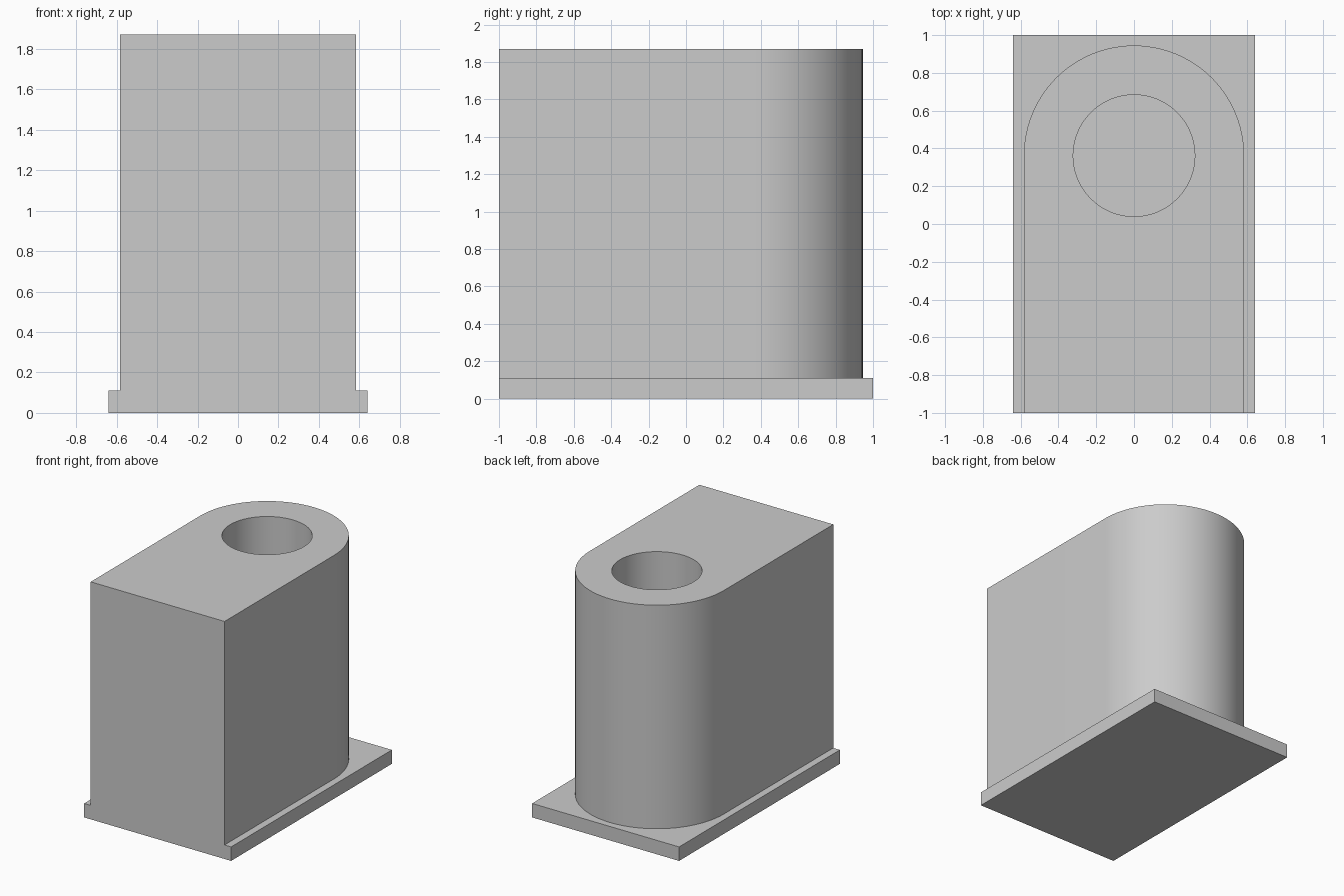
import bpy
import bmesh
from math import cos, sin, pi, radians

HALF_WIDTH = 0.583
BORE_RADIUS = 0.322
AXIS_Y = 0.362
BASE_TOP = 0.11
TOP = 1.87
SEGMENTS = 96

default = bpy.data.objects.get("Cube")
if default:
    bpy.data.objects.remove(default, do_unlink=True)

grey = bpy.data.materials.new("plain grey")
grey.use_nodes = True
colour = (0.6, 0.6, 0.6, 1)
grey.diffuse_color = colour
grey.node_tree.nodes["Principled BSDF"].inputs["Base Color"].default_value = colour


def arc(radius, start, end, steps):
    """Points on an arc about the bore axis, both ends included."""
    angles = [start + (end - start) * i / steps for i in range(steps + 1)]
    return [(radius * cos(a), AXIS_Y + radius * sin(a)) for a in angles]


def add_prism(name, loops, bottom, top, closed_below):
    """Extrude an outline, with any holes in it, from bottom to top."""
    bm = bmesh.new()
    edges = []
    for loop in loops:
        verts = [bm.verts.new((x, y, bottom)) for x, y in loop]
        edges += [bm.edges.new((v, verts[i - 1])) for i, v in enumerate(verts)]
    floor = [f for f in bmesh.ops.triangle_fill(
        bm, edges=edges, use_beauty=True)["geom"]
        if isinstance(f, bmesh.types.BMFace)]
    geom = bmesh.ops.extrude_face_region(
        bm, geom=floor, use_keep_orig=True)["geom"]
    bmesh.ops.translate(
        bm, vec=(0, 0, top - bottom),
        verts=[v for v in geom if isinstance(v, bmesh.types.BMVert)])
    bmesh.ops.recalc_face_normals(bm, faces=bm.faces[:])
    if not closed_below:
        bmesh.ops.delete(
            bm, geom=[f for f in bm.faces
                      if all(v.co.z < bottom + 0.001 for v in f.verts)],
            context='FACES_ONLY')
    mesh = bpy.data.meshes.new(name)
    bm.to_mesh(mesh)
    bm.free()
    mesh.materials.append(grey)
    obj = bpy.data.objects.new(name, mesh)
    bpy.context.collection.objects.link(obj)
    bpy.ops.object.select_all(action='DESELECT')
    obj.select_set(True)
    bpy.context.view_layer.objects.active = obj
    bpy.ops.object.shade_smooth_by_angle(angle=radians(30))
    return obj


# Rectangular base plate
plate = [(-0.64, -1), (0.64, -1), (0.64, 1), (-0.64, 1)]
add_prism("base_plate", [plate], 0, BASE_TOP, True)

# Round-backed body with a vertical bore that ends on the base plate
outline = [(-HALF_WIDTH, -1), (HALF_WIDTH, -1)]
outline += arc(HALF_WIDTH, 0, pi, SEGMENTS // 2)
bore = arc(BORE_RADIUS, 0, 2 * pi, SEGMENTS)[:-1]
add_prism("body", [outline, bore], BASE_TOP, TOP, False)
